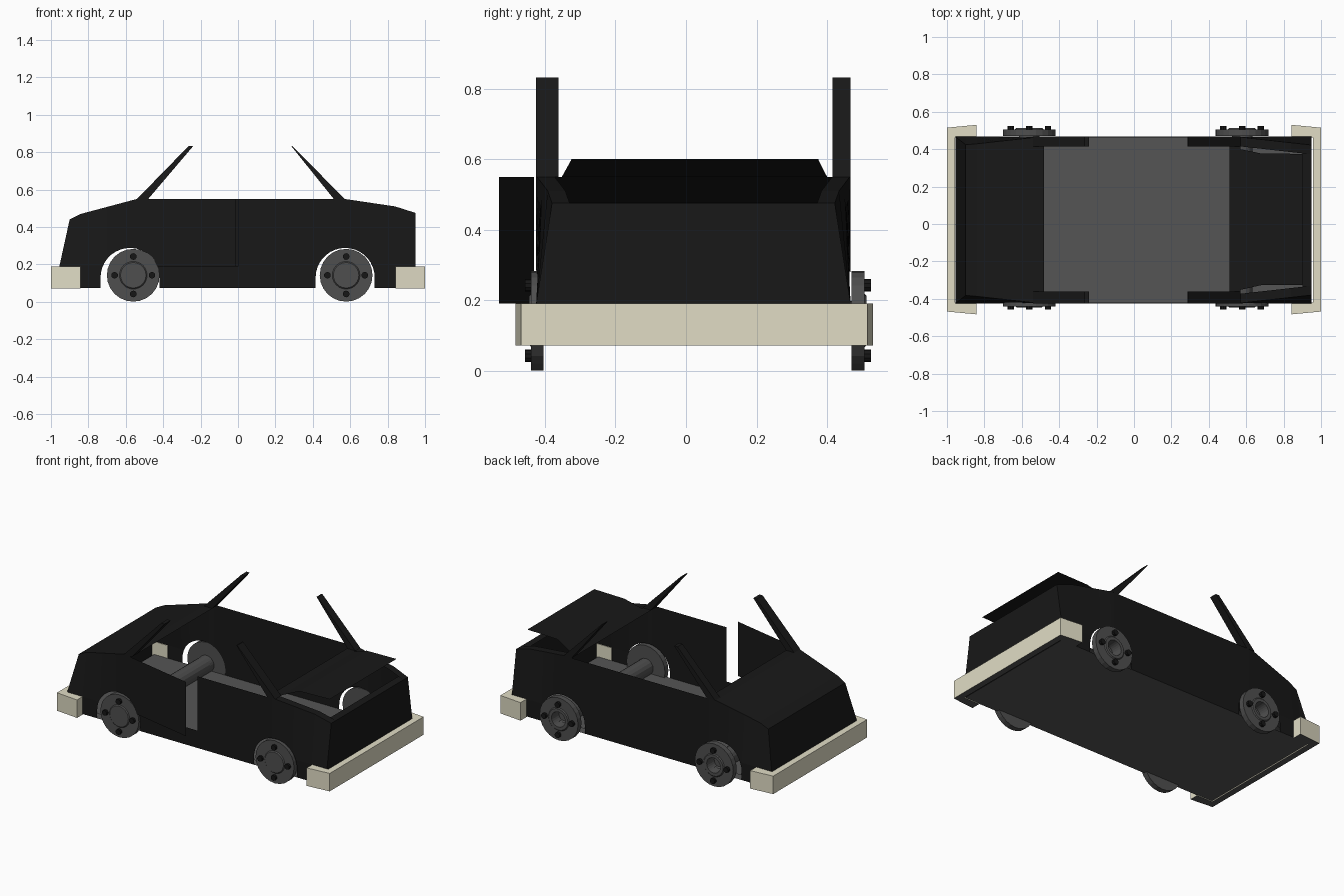
import bpy, bmesh, math
from mathutils import Matrix, Vector

if "Cube" in bpy.data.objects:
    bpy.data.objects.remove(bpy.data.objects["Cube"])


def material(name, rgb):
    m = bpy.data.materials.new(name)
    m.diffuse_color = (*rgb, 1)
    m.use_nodes = True
    m.node_tree.nodes["Principled BSDF"].inputs["Base Color"].default_value = m.diffuse_color
    return m


BLACK = material("body black", (0.009, 0.009, 0.009))
GREY = material("floor grey", (0.09, 0.09, 0.09))
WHEEL = material("wheel grey", (0.078, 0.078, 0.078))
BOLT = material("bolt black", (0.008, 0.008, 0.008))
CREAM = material("bumper cream", (0.75, 0.72, 0.56))

Y0, Y1 = -0.425, 0.467          # body sides
DOOR_X0, DOOR_X1, SILL = -0.49, 0.0, 0.19
ARCHES, ARCH_R = (-0.577, 0.573), 0.158
TOP = [(-0.955, 0.19), (-0.90, 0.44), (-0.84, 0.47), (-0.54, 0.55),
       (0.57, 0.55), (0.84, 0.51), (0.95, 0.475)]


def finish(name, bm, *mats):
    bmesh.ops.recalc_face_normals(bm, faces=bm.faces[:])
    me = bpy.data.meshes.new(name)
    bm.to_mesh(me)
    bm.free()
    ob = bpy.data.objects.new(name, me)
    bpy.context.collection.objects.link(ob)
    for m in mats:
        me.materials.append(m)
    return ob


def clamp(t):
    return max(0.0, min(1.0, t))


def inset(x, z):
    """How far the body side leans in, towards the upper corners."""
    tx = clamp((x - 0.55) / 0.4) if x > 0 else clamp((-x - 0.5) / 0.4)
    return 0.045 * tx * clamp((z - 0.19) / 0.26)


def prism(name, pts, axis, a, b, *mats):
    """Extrude a 2D outline along y or z."""
    bm = bmesh.new()
    place = (lambda p: (p[0], a, p[1])) if axis == 'y' else (lambda p: (p[0], p[1], a))
    f = bm.faces.new([bm.verts.new(place(p)) for p in pts])
    r = bmesh.ops.extrude_face_region(bm, geom=[f])
    d = Vector((0, b - a, 0)) if axis == 'y' else Vector((0, 0, b - a))
    bmesh.ops.translate(bm, verts=[v for v in r['geom'] if isinstance(v, bmesh.types.BMVert)], vec=d)
    return finish(name, bm, *mats)


def sheet(name, rows, mat):
    """Strip of quads; each row is (x, z, ya, yb)."""
    bm = bmesh.new()
    vs = [(bm.verts.new((x, ya, z)), bm.verts.new((x, yb, z))) for x, z, ya, yb in rows]
    for p, q in zip(vs, vs[1:]):
        bm.faces.new((p[0], p[1], q[1], q[0]))
    return finish(name, bm, mat)


def top_z(x):
    for (xa, za), (xb, zb) in zip(TOP, TOP[1:]):
        if x <= xb + 1e-6:
            return za + (zb - za) * (x - xa) / (xb - xa)


def bottom_z(x, mid):
    """Lower edge at x, for the column whose middle is mid."""
    for cx in ARCHES:
        if abs(mid - cx) < ARCH_R:
            return 0.13 + math.sqrt(max(0.0, ARCH_R ** 2 - (x - cx) ** 2))
    return 0.075


def side(name, y, keep):
    """Body side with wheel arches, in columns; keep(x, z) picks the faces wanted."""
    xs = {p[0] for p in TOP} | {DOOR_X0, DOOR_X1}
    for cx in ARCHES:
        xs |= {round(cx + ARCH_R * math.cos(math.pi * i / 18), 5) for i in range(19)}
    xs = sorted(xs)
    bm = bmesh.new()
    for a, b in zip(xs, xs[1:]):
        m = (a + b) / 2
        pts = [(a, bottom_z(a, m)), (b, bottom_z(b, m)), (b, top_z(b)), (a, top_z(a))]
        bm.faces.new([bm.verts.new((x, y, z)) for x, z in pts])
    bmesh.ops.bisect_plane(bm, geom=bm.verts[:] + bm.edges[:] + bm.faces[:],
                           plane_co=(0, 0, SILL), plane_no=(0, 0, 1), dist=1e-5)
    drop = [f for f in bm.faces if not keep(*f.calc_center_median().xz)]
    bmesh.ops.delete(bm, geom=drop, context='FACES')
    bmesh.ops.remove_doubles(bm, verts=bm.verts[:], dist=1e-5)
    for v in bm.verts:
        v.co.y += inset(v.co.x, v.co.z) * (1 if y < 0 else -1)
    return finish(name, bm, BLACK)


def in_door(x, z):
    return DOOR_X0 < x < DOOR_X1 and z > SILL


# Body sides and the opened door
side("back_side", Y1, lambda x, z: True)
side("front_side", Y0, lambda x, z: not in_door(x, z))
door = side("open_door", Y0, in_door)
hinge = Vector((DOOR_X0, Y0, 0))
door.data.transform(Matrix.Translation(hinge + Vector((0, -0.006, 0)))
                    @ Matrix.Rotation(-math.radians(11.7), 4, 'Z')
                    @ Matrix.Translation(-hinge))


def across(pts):
    return [(x, z, Y0 + inset(x, z), Y1 - inset(x, z)) for x, z in pts]


# Closed deck, nose lip and cowl
sheet("deck", across([(-0.955, 0.075), (-0.955, 0.19), (-0.90, 0.44), (-0.84, 0.47),
                      (-0.54, 0.55), (-0.48, 0.55)]), BLACK)
sheet("end_panel", across([(0.95, 0.075), (0.95, 0.19), (0.95, 0.475), (0.90, 0.477)]), BLACK)
sheet("cowl", across([(0.51, 0.55), (0.57, 0.55)]), BLACK)

# Flanges beside the open bay
rim = across([(0.57, 0.55), (0.84, 0.51), (0.95, 0.475)])
sheet("front_flange", [(x, z, a, a + 0.05) for x, z, a, b in rim], BLACK)
sheet("back_flange", [(x, z, b - 0.05, b) for x, z, a, b in rim], BLACK)

# Raised lid
sheet("raised_lid", [(0.57, 0.55, -0.352, 0.40), (0.68, 0.595, -0.327, 0.377),
                     (0.90, 0.60, -0.325, 0.375)], BLACK)

# Floor and underside
sheet("floor", [(-0.94, 0.105, Y0 + 0.002, Y1 - 0.002), (0.94, 0.105, Y0 + 0.002, Y1 - 0.002)], GREY)
sheet("underside", [(-0.955, 0.075, Y0, Y1), (0.95, 0.075, Y0, Y1)], GREY)

# Window pillars
for label, a, b in (("front", Y0, -0.362), ("back", 0.415, Y1)):
    prism(label + "_left_pillar", [(-0.54, 0.55), (-0.48, 0.55), (-0.24, 0.832), (-0.265, 0.832)],
          'y', a, b, BLACK)
    prism(label + "_right_pillar", [(0.57, 0.55), (0.512, 0.55), (0.285, 0.832), (0.292, 0.832)],
          'y', a, b, BLACK)

# Bumpers wrapping both ends, grey below
for label, s in (("left", -1), ("right", 1)):
    outline = [(1, -0.468), (0.842, -0.483), (0.842, Y0 + 0.004), (0.958, Y0 + 0.004),
               (0.958, Y1 - 0.004), (0.842, Y1 - 0.004), (0.842, 0.53), (1, 0.515)]
    ob = prism(label + "_bumper", [(s * x, y) for x, y in outline], 'z', 0.071, 0.19, CREAM, GREY)
    for p in ob.data.polygons:
        p.material_index = 1 if p.normal.z < -0.5 else 0


def lathe(name, cx, profile, mat, steps=24):
    """Spin an (r, y) profile about a wheel axis."""
    bm = bmesh.new()
    vs = [bm.verts.new((cx + r, y, 0.142)) for r, y in profile]
    es = [bm.edges.new(e) for e in zip(vs, vs[1:])]
    bmesh.ops.spin(bm, geom=vs + es, cent=(cx, 0, 0.142), axis=(0, 1, 0),
                   angle=2 * math.pi, steps=steps)
    bmesh.ops.remove_doubles(bm, verts=bm.verts[:], dist=1e-5)
    return finish(name, bm, mat)


CLOSED = [(0, -0.446), (0.068, -0.446), (0.074, -0.44), (0.141, -0.44),
          (0.141, -0.404), (0, -0.404)]
HOLLOW = [(0, 0.44), (0.045, 0.44), (0.05, 0.512), (0.07, 0.512), (0.076, 0.506), (0.141, 0.506),
          (0.141, 0.47), (0.055, 0.47), (0.055, 0.43)]

# Wheels, bolts and axles
for label, cx in (("left", -0.56), ("right", 0.578)):
    lathe(label + "_axle", cx, [(0, -0.41), (0.055, -0.41), (0.055, 0.435), (0, 0.435)], WHEEL, 16)
    for end, prof, yb in (("front", CLOSED, -0.446), ("back", HOLLOW, 0.514)):
        lathe(f"{end}_{label}_wheel", cx, prof, WHEEL)
        bm = bmesh.new()
        for i in range(4):
            a = i * math.pi / 2
            m = (Matrix.Translation((cx + 0.1 * math.cos(a), yb, 0.142 + 0.1 * math.sin(a)))
                 @ Matrix.Rotation(math.pi / 2, 4, 'X'))
            bmesh.ops.create_cone(bm, cap_ends=True, segments=10, radius1=0.018, radius2=0.018,
                                  depth=0.022, matrix=m)
        finish(f"{end}_{label}_bolts", bm, BOLT)
